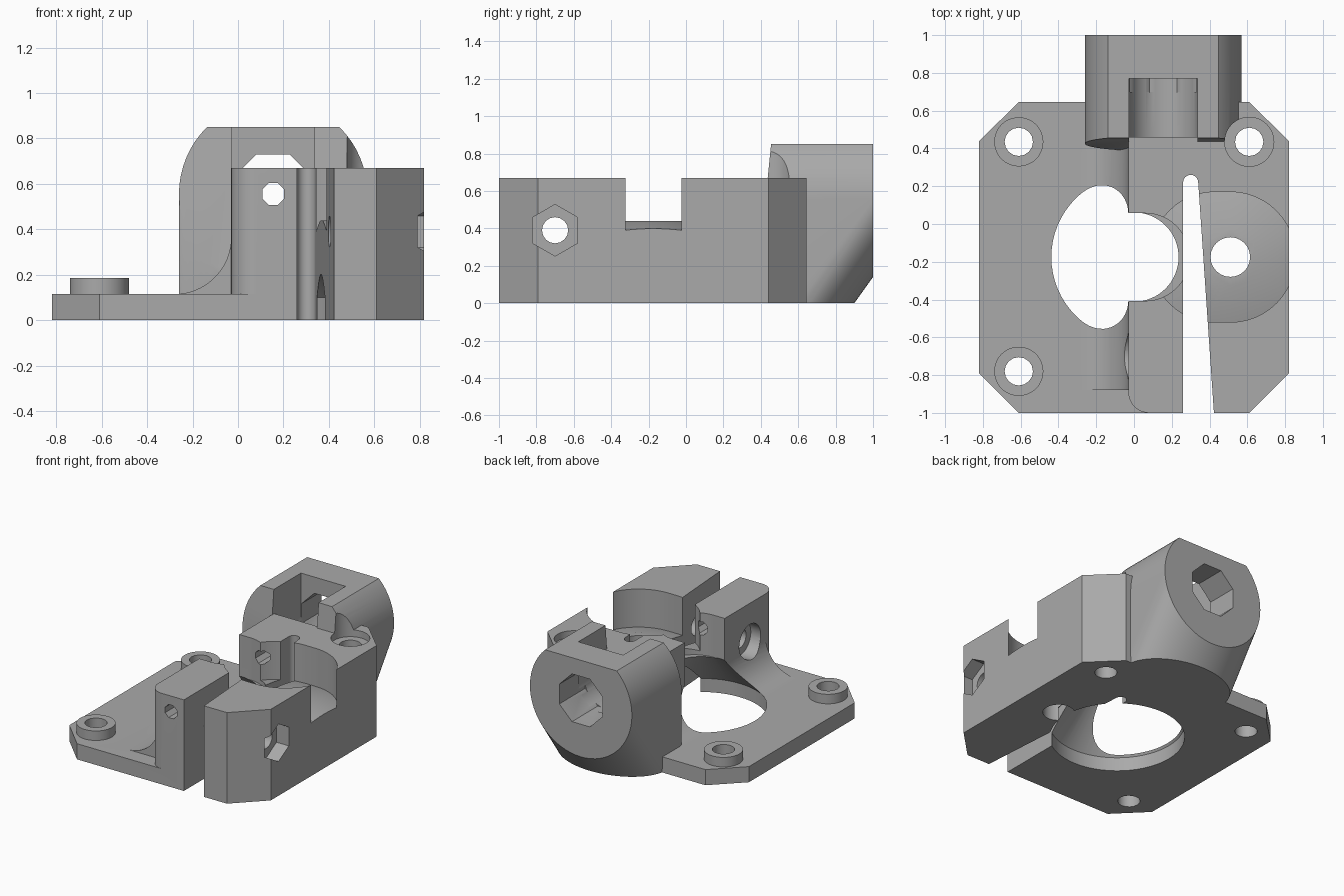
import bpy, bmesh
from math import sin, cos, pi, radians

old = bpy.data.objects.get("Cube")
if old:
    bpy.data.objects.remove(old)

grey = bpy.data.materials.new("plain grey")
grey.use_nodes = True
tone = (0.4, 0.4, 0.4, 1)
grey.diffuse_color = tone
grey.node_tree.nodes["Principled BSDF"].inputs["Base Color"].default_value = tone


def place(axis, a, b, h):
    return {"X": (h, a, b), "Y": (a, h, b), "Z": (a, b, h)}[axis]


def ring(a, b, r, n=48, turn=0.0):
    return [(a + r * cos(turn + 2 * pi * i / n), b + r * sin(turn + 2 * pi * i / n))
            for i in range(n)]


def rect(a0, a1, b0, b1):
    return [(a0, b0), (a1, b0), (a1, b1), (a0, b1)]


def hull(name, points):
    """Convex solid around a set of points."""
    bm = bmesh.new()
    for p in points:
        bm.verts.new(p)
    bmesh.ops.remove_doubles(bm, verts=bm.verts[:], dist=1e-5)
    res = bmesh.ops.convex_hull(bm, input=bm.verts[:])
    junk = [v for v in bm.verts if not v.link_faces]
    bmesh.ops.delete(bm, geom=junk, context="VERTS")
    bmesh.ops.dissolve_limit(bm, angle_limit=radians(0.3), verts=bm.verts[:], edges=bm.edges[:])
    bmesh.ops.recalc_face_normals(bm, faces=bm.faces[:])
    mesh = bpy.data.meshes.new(name)
    bm.to_mesh(mesh)
    bm.free()
    mesh.materials.append(grey)
    ob = bpy.data.objects.new(name, mesh)
    bpy.context.collection.objects.link(ob)
    return ob


def prism(name, axis, outline, lo, hi):
    return hull(name, [place(axis, a, b, h) for h in (lo, hi) for a, b in outline])


def combine(body, tool, operation="DIFFERENCE"):
    """Apply one boolean and discard the tool."""
    mod = body.modifiers.new("boolean", "BOOLEAN")
    mod.operation, mod.solver, mod.object = operation, "EXACT", tool
    bpy.context.view_layer.objects.active = body
    bpy.ops.object.modifier_apply(modifier=mod.name)
    bpy.data.objects.remove(tool)


MID = -0.175                      # y of the motor bore
TUBE_X, TUBE_Z = 0.155, 0.555     # axis of the feed path
SCREW = (-0.7, 0.39)              # y, z of the clamp screw

# Base plate with clipped corners
body = prism("extruder_body", "Z",
             [(-0.82, -0.79), (-0.61, -1), (0.61, -1), (0.82, -0.79),
              (0.82, 0.44), (0.61, 0.645), (-0.61, 0.645), (-0.82, 0.44)], 0, 0.115)

# Tall clamp block with one rounded corner
corner = [(0.08 - 0.11 * cos(t * pi / 16), -0.89 - 0.11 * sin(t * pi / 16)) for t in range(9)]
block = prism("clamp_block", "Z", corner +
              [(0.61, -1), (0.82, -0.79), (0.82, 0.44), (0.61, 0.645), (-0.03, 0.645)], 0, 0.67)

# Concave fillet between plate and block
fillet = prism("side_fillet", "Y", rect(-0.28, -0.02, 0.05, 0.365), -0.88, 0.45)
combine(fillet, prism("fillet_cut", "Y", ring(-0.28, 0.365, 0.25, 64), -1.2, 0.9))

# Round tube housing at the back, sloping down into the plate
disc = ring(TUBE_X, TUBE_Z, 0.415, 64)
housing = hull("tube_housing",
               [(x, 1, z) for x, z in disc] +
               [(x, 0.37 + 0.1 * z, z) for x, z in disc] +
               [(x, 1 - 0.8 / 1.4, z - 0.8) for x, z in disc])
for lo, hi in ((-2, 0), (0.85, 2)):
    combine(housing, prism("trim", "Z", rect(-1, 2, -1, 2), lo, hi))

for part in (block, fillet, housing):
    combine(body, part, "UNION")

# Raised washers on the plate
for y in (0.435, -0.78):
    combine(body, prism("washer", "Z", ring(-0.61, y, 0.13), 0.05, 0.185), "UNION")

# Plate screw holes and the countersink in the block
for x, y in ((-0.61, 0.435), (-0.61, -0.78), (0.61, 0.435)):
    combine(body, prism("plate_hole", "Z", ring(x, y, 0.075, 16), -0.1, 1))
combine(body, prism("block_countersink", "Z", ring(0.61, 0.435, 0.13), 0.62, 1))

# Bearing recess with a raised conical floor
recess = ring(0.43, MID, 0.345) + ring(0.51, MID, 0.345)
bearing = prism("bearing_recess", "Z", recess, 0.39, 1)
combine(bearing, hull("cone_floor", [(x, y, z) for z in (0.3, 0.39) for x, y in recess] +
                      [(x, y, 0.44) for x, y in ring(0.51, MID, 0.15)]))
combine(body, bearing)
combine(body, prism("bearing_hole", "Z", ring(0.51, MID, 0.105, 24), -0.1, 1))

# Motor bore: wide at the bottom, tapering to the narrow upper slot
combine(body, prism("motor_bore", "Z", ring(0, MID, 0.45, 64), -0.1, 0.1))
combine(body, hull("bore_taper", [(x, y, 0.1) for x, y in ring(0, MID, 0.45, 64)] +
                   [(x, y, 0.365) for x, y in ring(0, MID, 0.232, 64)]))
combine(body, prism("gear_slot", "Z", ring(-0.06, MID, 0.232) + ring(0.06, MID, 0.232), 0.36, 1))

# Clamp slit, widening towards the front
combine(body, prism("clamp_slit", "Z", ring(0.3, 0.22, 0.04, 24) +
                    [(0.26, -1.1), (0.43, -1.1)], -0.1, 1))

# Clamp screw: through hole, nut trap and head pocket
combine(body, prism("screw_hole", "X", ring(*SCREW, 0.07, 16), -0.5, 1))
combine(body, prism("nut_trap", "X", ring(*SCREW, 0.138, 6, pi / 6), 0.72, 1))
combine(body, prism("head_pocket", "X", ring(*SCREW, 0.125, 32), -0.4, 0.05))

# Feed path: narrow hole, open pocket and wide rear hole
pocket = ring(TUBE_X, TUBE_Z, 0.182) + ring(TUBE_X, 1.2, 0.182)
combine(body, prism("feed_hole", "Y", ring(TUBE_X, TUBE_Z, 0.052, 8, pi / 8), -1.1, 0.6))
combine(body, prism("tube_pocket", "Y", pocket, 0.46, 0.77))
combine(body, prism("pocket_mouth", "Y", rect(-0.027, 0.337, 0.67, 1), 0.3, 0.47))
combine(body, prism("rear_hole", "Y", ring(TUBE_X, TUBE_Z, 0.19, 8, pi / 8), 0.7, 1.1))

bpy.ops.object.select_all(action="DESELECT")
body.select_set(True)
bpy.context.view_layer.objects.active = body
bpy.ops.object.shade_smooth_by_angle(angle=radians(25))
